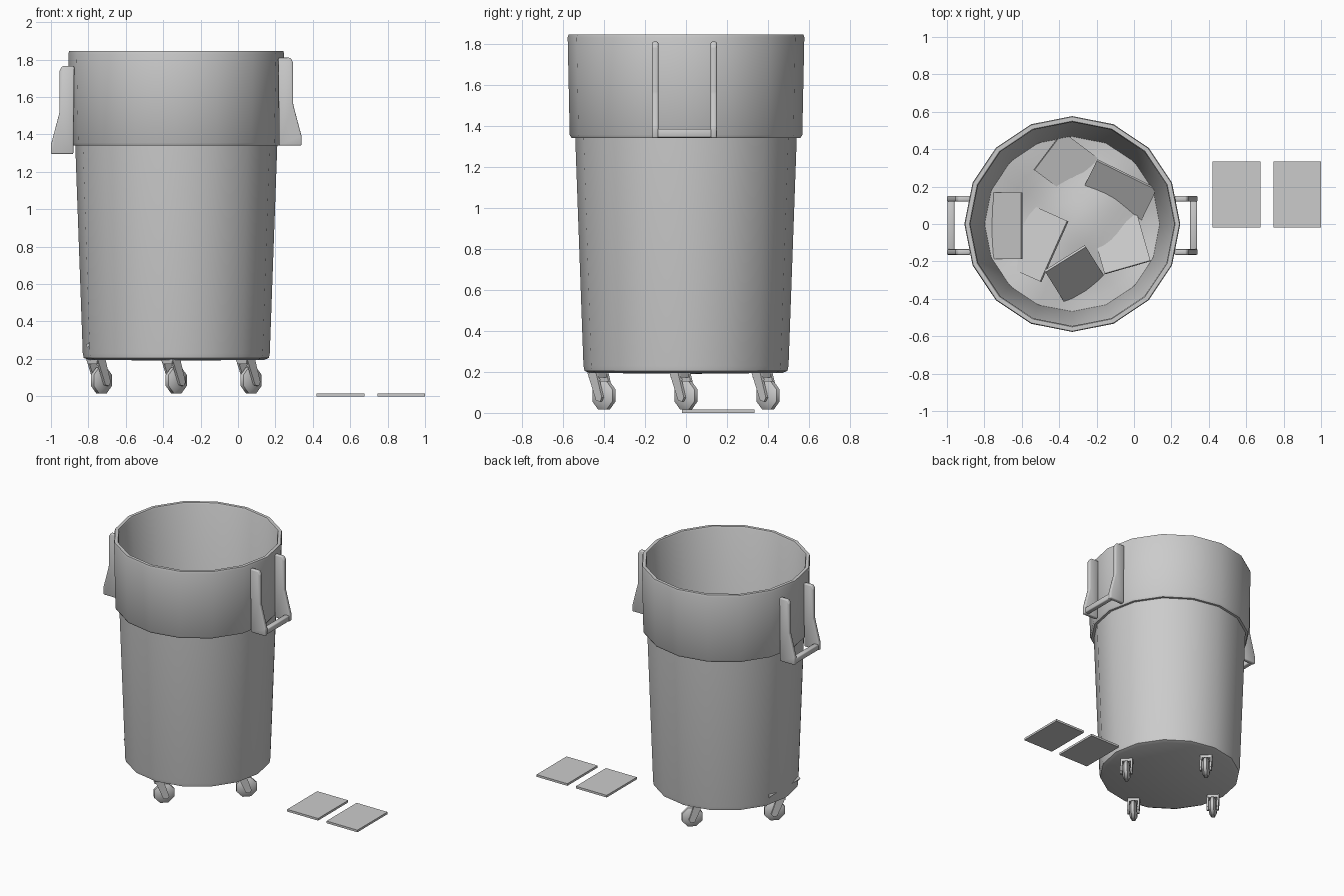
import bpy, bmesh, math
from mathutils import Matrix, Vector

cube = bpy.data.objects.get("Cube")
if cube:
    bpy.data.objects.remove(cube, do_unlink=True)

# One plain grey for everything
grey = bpy.data.materials.new("light grey")
grey.use_nodes = True
COLOR = (0.6, 0.6, 0.6, 1.0)
grey.diffuse_color = COLOR
grey.node_tree.nodes["Principled BSDF"].inputs["Base Color"].default_value = COLOR

CX = -0.33
T = Matrix.Translation


def rot(deg, axis):
    return Matrix.Rotation(math.radians(deg), 4, axis)


def finish(name, bm, matrix=Matrix(), smooth=None):
    bmesh.ops.recalc_face_normals(bm, faces=bm.faces[:])
    bmesh.ops.transform(bm, matrix=matrix, verts=bm.verts[:])
    mesh = bpy.data.meshes.new(name)
    bm.to_mesh(mesh)
    bm.free()
    mesh.materials.append(grey)
    obj = bpy.data.objects.new(name, mesh)
    bpy.context.collection.objects.link(obj)
    if smooth:
        bpy.ops.object.select_all(action='DESELECT')
        obj.select_set(True)
        bpy.context.view_layer.objects.active = obj
        bpy.ops.object.shade_smooth_by_angle(angle=math.radians(smooth))
    return obj


def lathe(profile, sides):
    """Revolve (radius, z) points around z; zero radius makes a pole."""
    bm = bmesh.new()
    rings = []
    for r, z in profile:
        count = sides if r else 1
        rings.append([bm.verts.new((r * math.cos(math.tau * k / sides),
                                    r * math.sin(math.tau * k / sides), z))
                      for k in range(count)])
    for a, b in zip(rings, rings[1:]):
        for k in range(sides):
            n = (k + 1) % sides
            quad = [a[k % len(a)], a[n % len(a)], b[n % len(b)], b[k % len(b)]]
            bm.faces.new(list(dict.fromkeys(quad)))
    return bm


def prism(bm, profile, y0, y1):
    """Extrude an (x, z) outline from y0 to y1."""
    face = bm.faces.new([bm.verts.new((x, y0, z)) for x, z in profile])
    out = bmesh.ops.extrude_face_region(bm, geom=[face])
    verts = [v for v in out["geom"] if isinstance(v, bmesh.types.BMVert)]
    bmesh.ops.translate(bm, vec=(0, y1 - y0, 0), verts=verts)


def box(bm, x0, x1, y0, y1, z0, z1):
    prism(bm, [(x0, z0), (x1, z0), (x1, z1), (x0, z1)], y0, y1)


def bevel(bm, width):
    bmesh.ops.recalc_face_normals(bm, faces=bm.faces[:])
    bmesh.ops.bevel(bm, geom=bm.edges[:], offset=width, segments=2,
                    profile=0.5, affect='EDGES')


# Bin body with rim band, hollow inside
body = [(0, 0.19), (0.47, 0.195), (0.495, 0.205), (0.5, 0.23), (0.54, 1.34),
        (0.558, 1.34), (0.567, 1.355), (0.577, 1.83), (0.573, 1.845),
        (0.55, 1.845), (0.545, 1.835), (0.465, 0.24), (0, 0.24)]
finish("bin_body", lathe(body, 16), T((CX, 0, 0)), 40)

# Uneven filling at the bottom of the bin
FILL = 0.32
bm = lathe([(0.468 * i / 8, FILL) for i in range(9)], 32)
for v in bm.verts:
    v.co.z += 0.03 * math.sin(9 * v.co.x + 1) * math.cos(8 * v.co.y)
finish("bin_filling", bm, T((CX, 0, 0)), 60)

# Side handles: two flared arms and a grip bar
arm = [(0.545, 1.81), (0.61, 1.81), (0.625, 1.785), (0.625, 1.56),
       (0.67, 1.39), (0.67, 1.34), (0.55, 1.34)]
for name, turn, drop in (("left_handle", 0, 0), ("right_handle", 180, -0.045)):
    bm = bmesh.new()
    for y in (-0.15, 0.135):
        prism(bm, arm, y - 0.015, y + 0.015)
    box(bm, 0.63, 0.668, -0.14, 0.125, 1.343, 1.385)
    bevel(bm, 0.007)
    spin = Matrix.Scale(-1, 4, (1, 0, 0)) if turn else Matrix()
    obj = finish(name, bm, T((CX, 0, drop)) @ spin, 50)
    if turn:
        obj.data.flip_normals()

# Four swivel casters, all trailing diagonally
wheel = [(0, -0.026), (0.05, -0.026), (0.075, -0.011),
         (0.075, 0.011), (0.05, 0.026), (0, 0.026)]
fork = [(-0.075, 0.205), (-0.015, 0.205), (0.028, 0.075), (0.015, 0.055),
        (-0.012, 0.06)]
for i in range(4):
    a = i * math.pi / 2
    place = T((CX + 0.4 * math.cos(a), 0.4 * math.sin(a), 0)) @ rot(45, 'Z')
    finish(f"caster_wheel_{i + 1}", lathe(wheel, 8),
           place @ T((0, 0, 0.085)) @ rot(90, 'X') @ rot(22.5, 'Z'), 50)
    bm = bmesh.new()
    for y in (-0.036, 0.036):
        prism(bm, fork, y - 0.007, y + 0.007)
    box(bm, -0.07, -0.012, -0.036, 0.036, 0.172, 0.205)
    finish(f"caster_fork_{i + 1}", bm, place)

# Two flat cards lying beside the bin
for i, x in enumerate((0.42, 0.745)):
    bm = bmesh.new()
    box(bm, x, x + 0.255, -0.02, 0.335, 0, 0.016)
    finish(f"floor_card_{i + 1}", bm)

# Tilted cards in the filling: high edge x, y, fall direction, tilt, rise, long fall
LONG, SHORT = 0.355, 0.255
cards = [(-0.605, -0.01, 180, 35, 0.10, False),
         (-0.43, -0.145, 156, 30, 0.09, False),
         (-0.455, 0.39, -37, 15, 0.04, True),
         (-0.04, 0.26, -116, 35, 0.10, False),
         (-0.035, -0.23, 106, 15, 0.05, True),
         (-0.365, -0.19, -58, 45, 0.17, True)]
for i, (x, y, yaw, tilt, rise, long_fall) in enumerate(cards):
    fall, across = (LONG, SHORT) if long_fall else (SHORT, LONG)
    bm = bmesh.new()
    box(bm, 0, fall, -across / 2, across / 2, -0.016, 0)
    finish(f"inner_card_{i + 1}", bm,
           T((x, y, FILL + rise)) @ rot(yaw, 'Z') @ rot(tilt, 'Y'))
